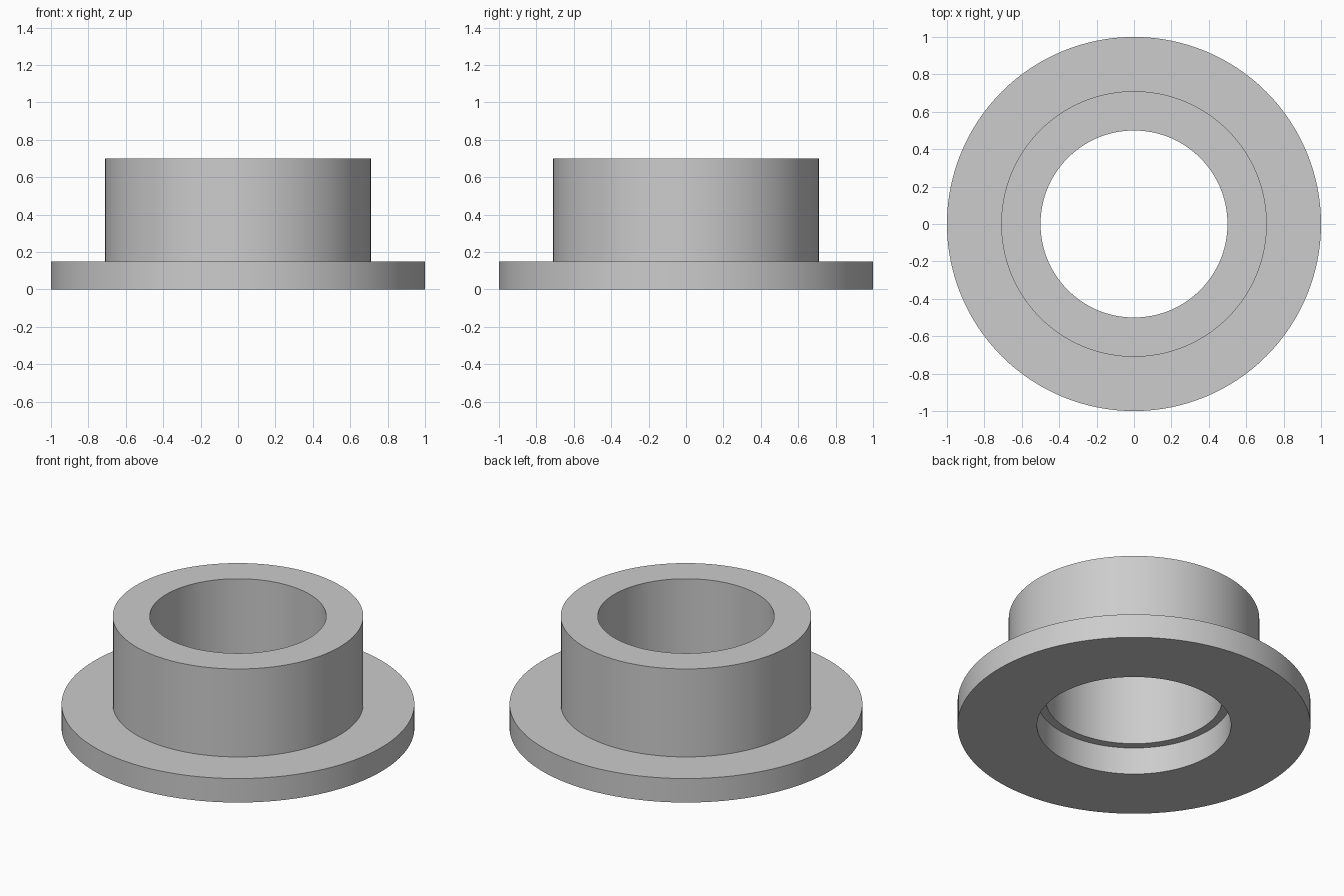
import bpy
import bmesh
import math

cube = bpy.data.objects.get("Cube")
if cube:
    bpy.data.objects.remove(cube, do_unlink=True)

SEGMENTS = 128

# Grey metal
grey = bpy.data.materials.new("grey_metal")
grey.use_nodes = True
colour = (0.604, 0.604, 0.604, 1)
grey.diffuse_color = colour
grey.node_tree.nodes["Principled BSDF"].inputs["Base Color"].default_value = colour


def lathe(name, profile):
    """Revolve a closed (radius, height) profile around z."""
    bm = bmesh.new()
    verts = [bm.verts.new((r, 0, z)) for r, z in profile]
    edges = [bm.edges.new((a, b)) for a, b in zip(verts, verts[1:] + verts[:1])]
    bmesh.ops.spin(bm, geom=verts + edges, cent=(0, 0, 0), axis=(0, 0, 1),
                   angle=math.tau, steps=SEGMENTS, use_merge=True)
    bmesh.ops.remove_doubles(bm, verts=bm.verts, dist=0.0001)
    bmesh.ops.recalc_face_normals(bm, faces=bm.faces)
    mesh = bpy.data.meshes.new(name)
    bm.to_mesh(mesh)
    bm.free()
    mesh.materials.append(grey)
    obj = bpy.data.objects.new(name, mesh)
    bpy.context.collection.objects.link(obj)
    bpy.ops.object.select_all(action="DESELECT")
    bpy.context.view_layer.objects.active = obj
    obj.select_set(True)
    bpy.ops.object.shade_smooth_by_angle(angle=math.radians(30))
    return obj


# Flange and sleeve in one turned piece, with a counterbore in the underside
FLANGE_R, SLEEVE_R, BORE_R, COUNTERBORE_R = 1.0, 0.71, 0.5, 0.55
FLANGE_H, STEP_H, TOP_H = 0.15, 0.17, 0.70
lathe("flanged_bushing", [
    (COUNTERBORE_R, 0), (FLANGE_R, 0),
    (FLANGE_R, FLANGE_H), (SLEEVE_R, FLANGE_H),
    (SLEEVE_R, TOP_H), (BORE_R, TOP_H),
    (BORE_R, STEP_H), (COUNTERBORE_R, STEP_H),
])
